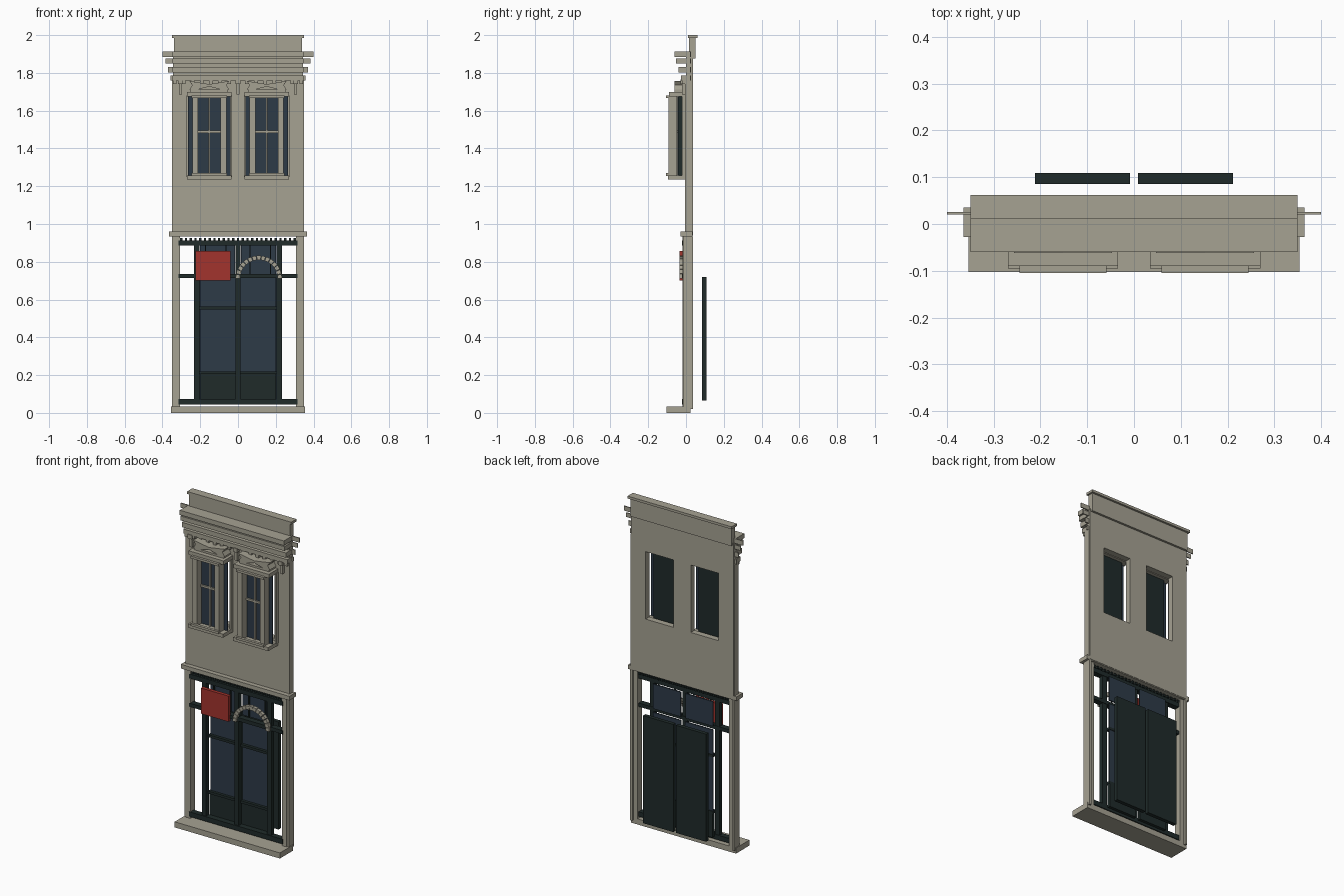
import bpy, bmesh, math
from mathutils import Matrix, Vector

cube = bpy.data.objects.get("Cube")
if cube:
    bpy.data.objects.remove(cube, do_unlink=True)


def material(name, rgb):
    m = bpy.data.materials.new(name)
    m.use_nodes = True
    m.diffuse_color = (*rgb, 1)
    m.node_tree.nodes["Principled BSDF"].inputs["Base Color"].default_value = (*rgb, 1)
    return m


STONE = material("warm grey stone", (0.38, 0.36, 0.29))
DARK = material("dark green paint", (0.014, 0.024, 0.023))
GLASS = material("blue grey glass", (0.027, 0.043, 0.064))
RED = material("sign red", (0.36, 0.033, 0.026))


def finish(name, bm, mat):
    bmesh.ops.recalc_face_normals(bm, faces=bm.faces)
    mesh = bpy.data.meshes.new(name)
    bm.to_mesh(mesh)
    bm.free()
    mesh.materials.append(mat)
    obj = bpy.data.objects.new(name, mesh)
    bpy.context.collection.objects.link(obj)
    return obj


def boxes(name, mat, *spans):
    """One object from boxes given as (x0, x1, y0, y1, z0, z1)."""
    bm = bmesh.new()
    for x0, x1, y0, y1, z0, z1 in spans:
        centre = Vector((x0 + x1, y0 + y1, z0 + z1)) / 2
        size = Matrix.Diagonal((x1 - x0, y1 - y0, z1 - z0, 1))
        bmesh.ops.create_cube(bm, size=1, matrix=Matrix.Translation(centre) @ size)
    return finish(name, bm, mat)


def wide(half, *rest):
    return (-half, half, *rest)


def pair(x0, x1, *rest):
    """The same box on both sides of x = 0."""
    return [(x0, x1, *rest), (-x1, -x0, *rest)]


def extrude(name, mat, outline, y0, y1):
    bm = bmesh.new()
    face = bm.faces.new([bm.verts.new((x, y0, z)) for x, z in outline])
    new = bmesh.ops.extrude_face_region(bm, geom=[face])["geom"]
    verts = [v for v in new if isinstance(v, bmesh.types.BMVert)]
    bmesh.ops.translate(bm, verts=verts, vec=(0, y1 - y0, 0))
    return finish(name, bm, mat)


# Upper wall with two window openings
WX, HALF = 0.152, 0.094
BACK = 0.037
boxes("upper_wall", STONE,
      wide(0.345, 0, BACK, 0.94, 1.27), wide(0.345, 0, BACK, 1.68, 1.89),
      wide(WX - HALF, 0, BACK, 1.27, 1.68),
      *pair(WX + HALF, 0.345, 0, BACK, 1.27, 1.68))
boxes("wall_edge_strips", STONE, *pair(0.335, 0.35, -0.004, 0.033, 0.96, 1.76))
boxes("floor_band", STONE, wide(0.365, -0.028, 0.035, 0.935, 0.96))
boxes("parapet", STONE, wide(0.34, 0.015, 0.05, 1.875, 1.985))
boxes("parapet_cap", STONE, wide(0.35, 0.011, 0.062, 1.985, 2.0))

# Stepped cornice with thin side returns
for i, (half, y, z0, z1) in enumerate([
        (0.40, -0.06, 1.885, 1.913), (0.385, -0.054, 1.85, 1.876),
        (0.37, -0.04, 1.803, 1.832), (0.358, -0.026, 1.76, 1.786)]):
    boxes(f"cornice_step_{i + 1}", STONE, wide(0.35, y, 0.02, z0, z1),
          wide(half, 0.02, 0.026, z0, z1))

# Dentils and long corbels
boxes("dentils", STONE, *[(x - 0.01, x + 0.01, -0.022, 0, 1.742, 1.762)
                          for x in [-0.335 + 0.67 * i / 14 for i in range(15)]])
boxes("corbels", STONE, *[b for x in (-0.304, 0, 0.304) for b in (
    (x - 0.014, x + 0.014, -0.03, 0, 1.74, 1.764),
    (x - 0.008, x + 0.008, -0.02, 0, 1.685, 1.742))])

# Projecting windows
for side, cx in (("right", -WX), ("left", WX)):
    def at(x0, x1, *rest):
        return (cx + x0, cx + x1, *rest)

    def both(x0, x1, *rest):
        return [at(x0, x1, *rest), at(-x1, -x0, *rest)]

    boxes(f"{side}_window_frame", STONE,
          at(-0.118, 0.118, -0.095, 0, 1.235, 1.257),
          at(-0.118, 0.118, -0.09, 0, 1.676, 1.7),
          *both(0.11, 0.12, -0.02, 0, 1.25, 1.68))
    boxes(f"{side}_window_posts", STONE,
          *both(0.06, 0.09, -0.092, -0.047, 1.255, 1.678),
          *[at(-0.093, 0.093, -0.105, -0.088, z, z + 0.014) for z in (1.255, 1.666)])
    boxes(f"{side}_window_bars", STONE,
          at(-0.005, 0.005, -0.056, -0.046, 1.257, 1.676),
          at(-0.06, 0.06, -0.056, -0.046, 1.483, 1.495))
    boxes(f"{side}_window_glass", GLASS, at(-0.113, 0.113, -0.046, -0.041, 1.257, 1.676))
    boxes(f"{side}_window_backing", DARK, at(-0.083, 0.083, -0.041, -0.022, 1.257, 1.676))
    # Waisted hood above the window
    boxes(f"{side}_hood_base", STONE, at(-0.1, 0.1, -0.062, 0, 1.7, 1.712))
    extrude(f"{side}_hood", STONE,
            [(cx + x, z) for x, z in ((-0.105, 1.712), (-0.06, 1.712), (0, 1.728),
                                      (0.06, 1.712), (0.105, 1.712), (0.09, 1.735),
                                      (0.105, 1.757), (0, 1.74), (-0.105, 1.757),
                                      (-0.09, 1.735))], -0.062, 0)

# Shopfront surround
boxes("base_step", STONE, wide(0.354, -0.103, 0.025, 0, 0.034))
boxes("side_posts", STONE, *pair(0.308, 0.338, -0.018, 0.025, 0.034, 0.935),
      *pair(0.335, 0.35, -0.012, 0.037, 0.02, 0.935))

# Dark rails and posts
boxes("shop_rails", DARK, *[wide(0.315, -0.02, 0.015, z0, z1) for z0, z1 in (
    (0.045, 0.074), (0.713, 0.735), (0.885, 0.912))])
boxes("shop_posts", DARK, wide(0.014, -0.014, 0.012, 0.05, 0.89),
      *pair(0.205, 0.234, -0.014, 0.012, 0.05, 0.89))
boxes("rail_teeth", DARK, *[(x - 0.006, x + 0.006, -0.012, 0.022, 0.912, 0.925)
                            for x in [-0.3 + 0.6 * i / 24 for i in range(25)]])

# Doors, transoms and the slabs standing behind them
boxes("door_glass", GLASS, *pair(0.014, 0.202, 0.022, 0.03, 0.2, 0.713))
boxes("door_panels", DARK, *pair(0.014, 0.202, 0.016, 0.034, 0.06, 0.205))
boxes("door_bars", DARK, *[b for z in (0.205, 0.548)
                           for b in pair(0.014, 0.205, 0.005, 0.034, z, z + 0.015)])
boxes("transom_glass", GLASS, *pair(0.016, 0.202, 0.022, 0.03, 0.735, 0.885))
boxes("transom_bars", DARK, *[b for x in (0.06, 0.17)
                              for b in pair(x, x + 0.006, 0.012, 0.022, 0.735, 0.885)])
boxes("back_slabs", DARK, *pair(0.009, 0.212, 0.086, 0.109, 0.066, 0.72))

# Sign board
boxes("sign_board", RED, (-0.225, -0.039, -0.035, -0.014, 0.7, 0.856))

# Stone arch over the left door, built of separate blocks
COUNT, AX, AZ = 15, 0.11, 0.71
for i in range(COUNT):
    a0 = math.pi * (i + 0.05) / COUNT
    a1 = math.pi * (i + 0.95) / COUNT
    extrude(f"arch_block_{i + 1}", STONE,
            [(AX + r * math.cos(a), AZ + r * math.sin(a))
             for r, a in ((0.1, a0), (0.123, a0), (0.123, a1), (0.1, a1))],
            -0.034, -0.014)
